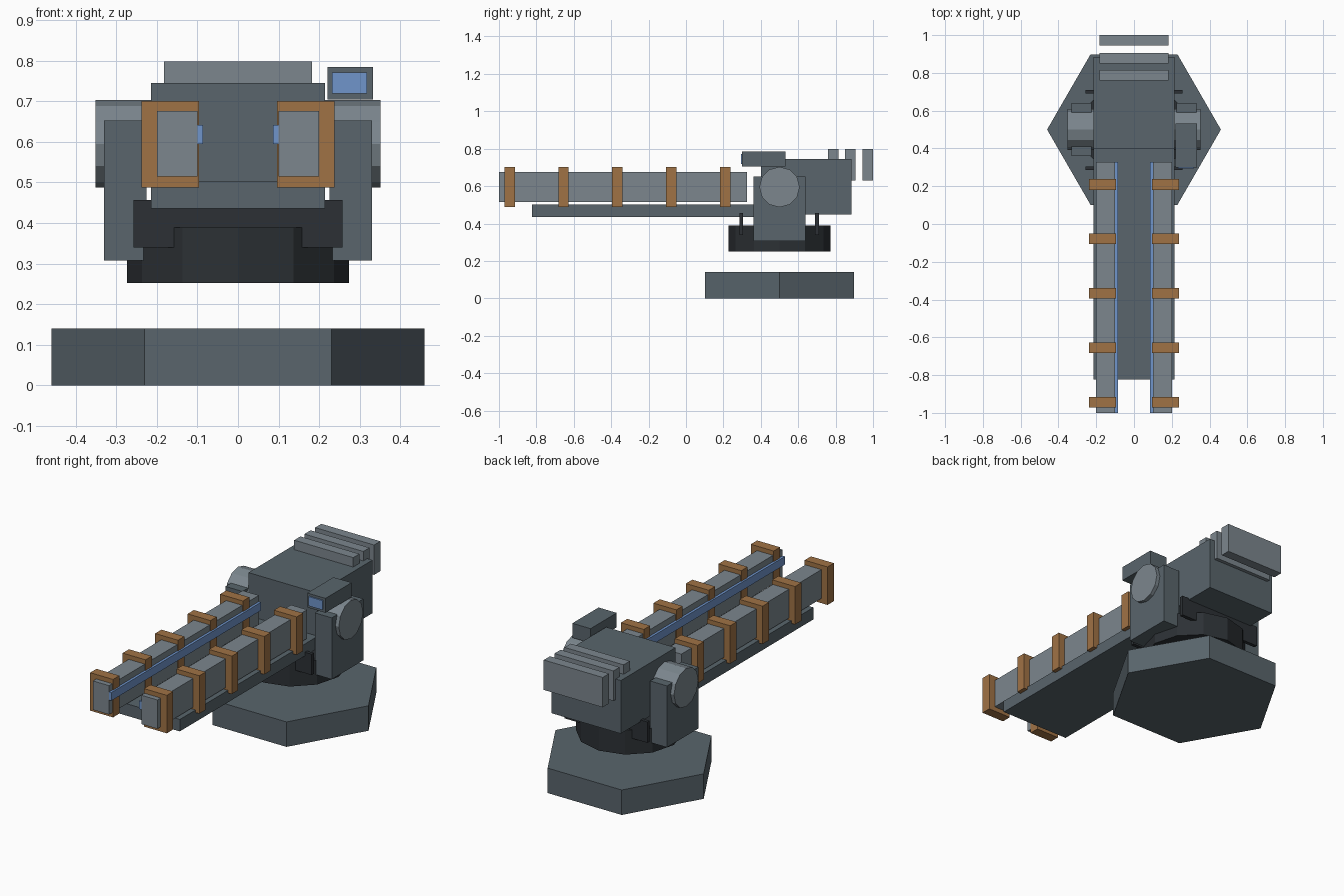
import bpy, math

if "Cube" in bpy.data.objects:
    bpy.data.objects.remove(bpy.data.objects["Cube"])


def material(name, rgb):
    m = bpy.data.materials.new(name)
    m.diffuse_color = (*rgb, 1)
    m.use_nodes = True
    m.node_tree.nodes["Principled BSDF"].inputs["Base Color"].default_value = m.diffuse_color
    return m


STEEL = material("steel", (0.10, 0.13, 0.15))
LIGHT = material("light_steel", (0.20, 0.24, 0.27))
DARK = material("dark_steel", (0.025, 0.03, 0.035))
COPPER = material("copper", (0.35, 0.17, 0.06))
BLUE = material("blue_glow", (0.16, 0.30, 0.60))


def box(name, x, y, z, mat):
    """Box from (min, max) pairs on each axis."""
    size = [b - a for a, b in (x, y, z)]
    mid = [(a + b) / 2 for a, b in (x, y, z)]
    bpy.ops.mesh.primitive_cube_add(size=1, location=mid)
    ob = bpy.context.object
    ob.name = name
    for v in ob.data.vertices:
        v.co = [c * s for c, s in zip(v.co, size)]
    ob.data.materials.append(mat)
    return ob


def prism(name, sides, radius, depth, loc, mat, rot=(0, 0, 0)):
    bpy.ops.mesh.primitive_cylinder_add(vertices=sides, radius=radius, depth=depth,
                                        location=loc, rotation=rot)
    ob = bpy.context.object
    ob.name = name
    ob.data.materials.append(mat)
    return ob


def side_span(s, a, b):
    """Mirror an x span to side s (+1 or -1)."""
    return tuple(sorted((s * a, s * b)))


# hexagonal base with corners on the x axis, and the turntable above it
prism("base", 6, 0.46, 0.14, (0, 0.5, 0.07), STEEL, (0, 0, math.radians(30)))
prism("turntable", 12, 0.273, 0.137, (0, 0.5, 0.32), DARK)

# cross plates standing in the turntable
for i, y in enumerate((0.295, 0.70)):
    box(f"cross_plate_{i + 1}", (-0.258, 0.258), (y - 0.01, y + 0.01), (0.34, 0.457), DARK)

# breech housing and the tray under the rails
box("breech", (-0.215, 0.215), (0.40, 0.885), (0.447, 0.745), STEEL)
box("tray", (-0.215, 0.215), (-0.823, 0.42), (0.436, 0.503), STEEL)

# cooling fins at the back
for i, y in enumerate((0.76, 0.85, 0.945)):
    box(f"cooling_fin_{i + 1}", (-0.183, 0.183), (y, y + 0.055), (0.63, 0.798), LIGHT)

for s, side in ((-1, "left"), (1, "right")):
    # yoke arm with its pivot
    box(f"yoke_arm_{side}", side_span(s, 0.225, 0.33), (0.36, 0.64), (0.307, 0.652), STEEL)
    prism(f"pivot_{side}", 12, 0.108, 0.14, (s * 0.281, 0.5, 0.595), LIGHT,
          (0, math.pi / 2, 0))
    # rail with glowing inner strip
    box(f"rail_{side}", side_span(s, 0.10, 0.20), (-1, 0.327), (0.514, 0.676), LIGHT)
    box(f"rail_strip_{side}", side_span(s, 0.086, 0.102), (-1, 0.327), (0.595, 0.641), BLUE)
    # copper bands around the rail
    for i in range(5):
        y = -0.943 + 0.288 * i
        box(f"band_{side}_{i + 1}", side_span(s, 0.096, 0.238), (y - 0.028, y + 0.028),
            (0.488, 0.701), COPPER)

# sight box and lens
box("sight", (0.22, 0.333), (0.30, 0.532), (0.704, 0.785), STEEL)
box("sight_lens", (0.232, 0.318), (0.293, 0.312), (0.719, 0.771), BLUE)
